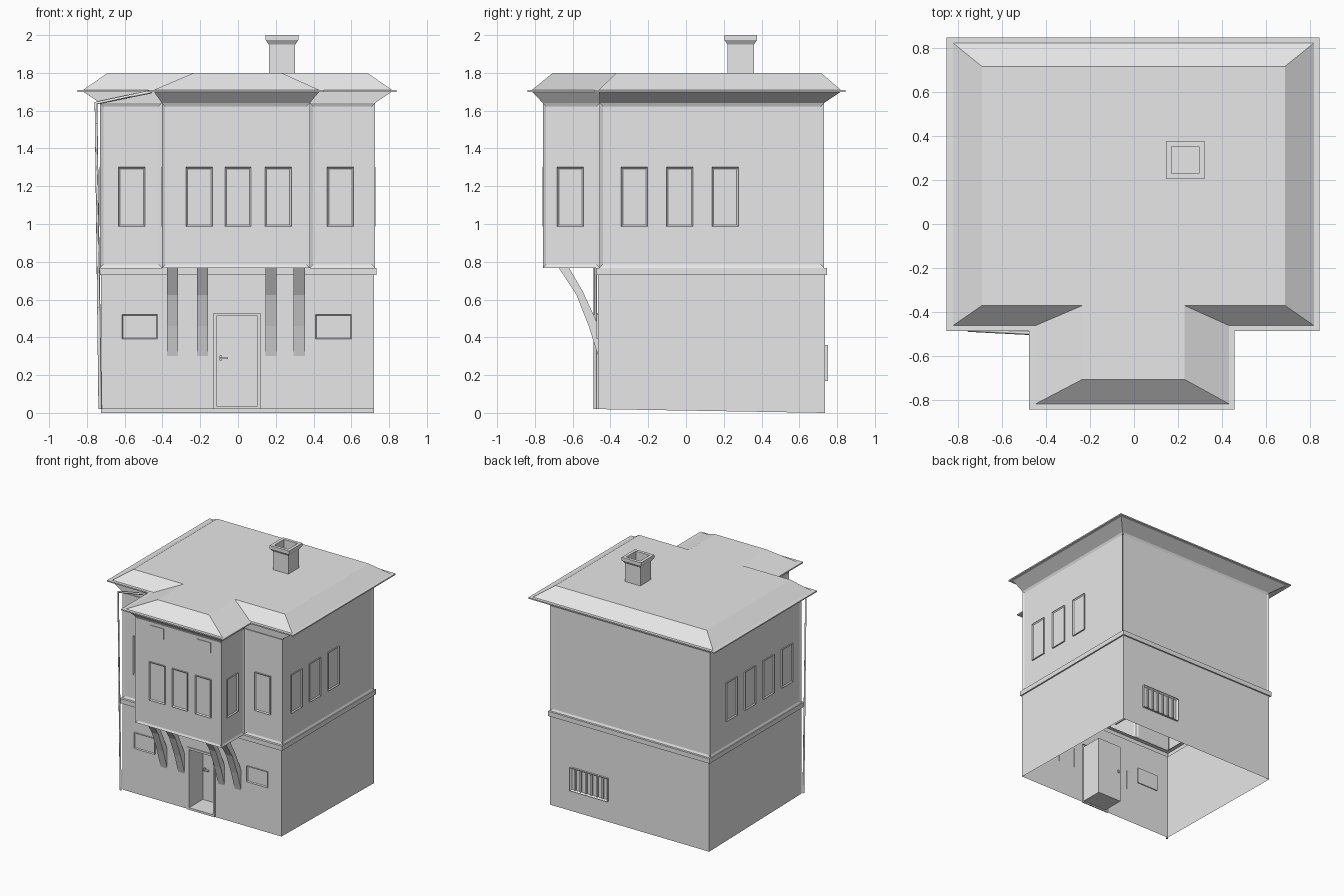
import bpy, bmesh, math
from mathutils import Matrix, Vector

cube = bpy.data.objects.get("Cube")
if cube:
    bpy.data.objects.remove(cube)

grey = bpy.data.materials.new("plain_grey")
grey.use_nodes = True
colour = (0.8, 0.8, 0.8, 1)
grey.diffuse_color = colour
grey.node_tree.nodes["Principled BSDF"].inputs["Base Color"].default_value = colour


def finish(name, bm):
    mesh = bpy.data.meshes.new(name)
    bm.to_mesh(mesh)
    bm.free()
    mesh.materials.append(grey)
    ob = bpy.data.objects.new(name, mesh)
    bpy.context.collection.objects.link(ob)
    return ob


def shell(name, loops, cap_start=False, cap_end=False, skip=(), panel=None):
    """Join matching loops of points into a skin, with optional end caps."""
    bm = bmesh.new()
    rings = [[bm.verts.new(p) for p in loop] for loop in loops]
    n = len(rings[0])
    sides = []
    for k in range(len(rings) - 1):
        for i in range(n):
            if (k, i) not in skip:
                j = (i + 1) % n
                a, b = rings[k], rings[k + 1]
                sides.append(bm.faces.new((a[i], a[j], b[j], b[i])))
    if cap_start:
        bm.faces.new(rings[0][::-1])
    if cap_end:
        bm.faces.new(rings[-1])
    bm.normal_update()
    if panel:
        bmesh.ops.inset_individual(bm, faces=sides, thickness=panel[0], depth=-panel[1])
    if cap_start and cap_end:
        bmesh.ops.recalc_face_normals(bm, faces=bm.faces)
    return finish(name, bm)


def rect(x0, x1, y0, y1, z):
    return [(x0, y0, z), (x1, y0, z), (x1, y1, z), (x0, y1, z)]


def tee(x0, x1, y0, y1, w0, w1, wy, z):
    """Outline of the main block with its front bay."""
    return [(x0, y0, z), (w0, y0, z), (w0, wy, z), (w1, wy, z),
            (w1, y0, z), (x1, y0, z), (x1, y1, z), (x0, y1, z)]


TURN = {"front": 0, "left": 90, "back": 180, "right": -90}


def framed(name, centre, w, h, side="front", out=0.01, border=0.012, sink=0.008):
    """Raised frame around a sunken pane, facing one side of the house."""
    bm = bmesh.new()
    bmesh.ops.create_cube(bm, size=1)
    bmesh.ops.scale(bm, verts=bm.verts, vec=(w, out * 2, h))
    bm.normal_update()
    face = [f for f in bm.faces if f.normal.y < -0.9]
    if border:
        bmesh.ops.inset_individual(bm, faces=face, thickness=border, depth=-sink)
    turn = Matrix.Rotation(math.radians(TURN[side]), 4, "Z")
    bm.transform(Matrix.Translation(Vector(centre)) @ turn)
    return finish(name, bm)


# Lower storey, open underneath, with a door opening in the front
X0, X1, YF, YB = -0.725, 0.72, -0.465, 0.735
D0, D1, DZ = -0.13, 0.12, 0.53


def wall_loop(z, grow=0.0, z_back=None):
    zb = z if z_back is None else z_back
    f, b = YF - grow, YB + grow
    return [(X0 - grow, f, z), (D0, f, z), (D1, f, z), (X1 + grow, f, z),
            (X1 + grow, b, zb), (X0 - grow, b, zb)]


shell("lower_walls", [wall_loop(0.02, z_back=0), wall_loop(DZ), wall_loop(0.73),
                      wall_loop(0.73, 0.012), wall_loop(0.768, 0.012),
                      wall_loop(0.768, -0.02)], skip={(0, 1)})


# Door trim, recess and door leaf
def door_loop(inset, y):
    a, b, lo, hi = D0 + inset, D1 - inset, 0.02 + inset, DZ - inset
    return [(a, y, lo), (b, y, lo), (b, y, hi), (a, y, hi)]


shell("door_recess", [door_loop(0, YF), door_loop(0, YF - 0.008),
                      door_loop(0.017, YF - 0.008), door_loop(0.017, YF + 0.17)],
      cap_end=True)
framed("door_handle_plate", (-0.092, YF + 0.168, 0.29), 0.012, 0.025, border=0)
framed("door_handle", (-0.075, YF + 0.155, 0.29), 0.045, 0.008, border=0)

# Upper storey with sunken wall panels
plan = (-0.73, 0.725, -0.457, 0.73, -0.403, 0.38, -0.757)
shell("upper_walls", [tee(*plan, 0.768), tee(*plan, 1.64)], panel=(0.024, 0.008))
bay = bmesh.new()
bay.faces.new([bay.verts.new(p) for p in rect(-0.403, 0.38, -0.757, -0.457, 0.768)[::-1]])
finish("bay_floor", bay)

# Roof: soffit, thin eave board, slopes and flat top
slope_foot = (-0.82, 0.815, -0.46, 0.82, -0.445, 0.43, -0.815)
eave = (-0.85, 0.84, -0.485, 0.845, -0.475, 0.455, -0.84)
shell("roof", [tee(*plan, 1.64), tee(*slope_foot, 1.70), tee(*eave, 1.70),
               tee(*eave, 1.71), tee(*slope_foot, 1.71),
               tee(-0.69, 0.685, -0.37, 0.715, -0.235, 0.23, -0.705, 1.80)],
      cap_end=True)

# Chimney with flared rim and open flue
CX, CY = 0.233, 0.29
steps = [(0.07, 1.78), (0.07, 1.95), (0.087, 1.975), (0.087, 2), (0.062, 2), (0.062, 1.85)]
shell("chimney", [rect(CX - r, CX + r, CY - r, CY + r, z) for r, z in steps], cap_end=True)

# Upper windows
WZ, WW, WH = 1.143, 0.14, 0.315
for i, x in enumerate((-0.205, 0.0, 0.212)):
    framed(f"bay_window_{i}", (x, -0.749, WZ), WW, WH)
for i, x in enumerate((-0.563, 0.542)):
    framed(f"front_window_{i}", (x, -0.449, WZ), WW, WH)
for i in range(4):
    y = -0.273 + i * 0.24
    if i < 3:
        framed(f"left_window_{i}", (0.717, y, WZ), WW, WH, "left")
    framed(f"right_window_{i}", (-0.722, y, WZ), WW, WH, "right")
framed("bay_left_window", (0.372, -0.612, WZ), WW, WH, "left")
framed("bay_right_window", (-0.395, -0.612, WZ), WW, WH, "right")

# Small plates under the bay eave
for i, x in enumerate((-0.21, 0.215)):
    framed(f"bay_plate_{i}", (x, -0.749, 1.558), 0.125, 0.085, out=0.005, border=0)

# Lower front windows
for i, x in enumerate((-0.52, 0.505)):
    framed(f"lower_window_{i}", (x, YF, 0.455), 0.19, 0.13, out=0.008, border=0.008)

# Barred rear opening
framed("rear_vent", (0.36, YB, 0.265), 0.34, 0.19, "back", 0.016, 0.015, 0.014)
for i in range(6):
    framed(f"rear_bar_{i}", (0.235 + i * 0.05, YB + 0.004, 0.265), 0.012, 0.165, "back", border=0)

# Curved brackets under the bay
profile = [(-0.675, 0.77), (-0.58, 0.625), (-0.515, 0.46), (-0.46, 0.285),
           (-0.46, 0.45), (-0.485, 0.51), (-0.545, 0.64), (-0.62, 0.77)]
for i, x in enumerate((-0.347, -0.188, 0.175, 0.325)):
    shell(f"bracket_{i}", [[(x + s, y, z) for y, z in profile] for s in (-0.03, 0.03)],
          cap_start=True, cap_end=True)

# Rain pipe from the bay eave down the right front corner
path = [(-0.46, -0.495, 1.70), (-0.752, -0.48, 1.64), (-0.73, -0.48, 0.02)]
curve = bpy.data.curves.new("rain_pipe", "CURVE")
curve.dimensions = "3D"
curve.bevel_depth = 0.009
curve.bevel_resolution = 0
curve.use_fill_caps = True
spline = curve.splines.new("POLY")
spline.points.add(len(path) - 1)
for point, co in zip(spline.points, path):
    point.co = (*co, 1)
curve.materials.append(grey)
bpy.context.collection.objects.link(bpy.data.objects.new("rain_pipe", curve))
